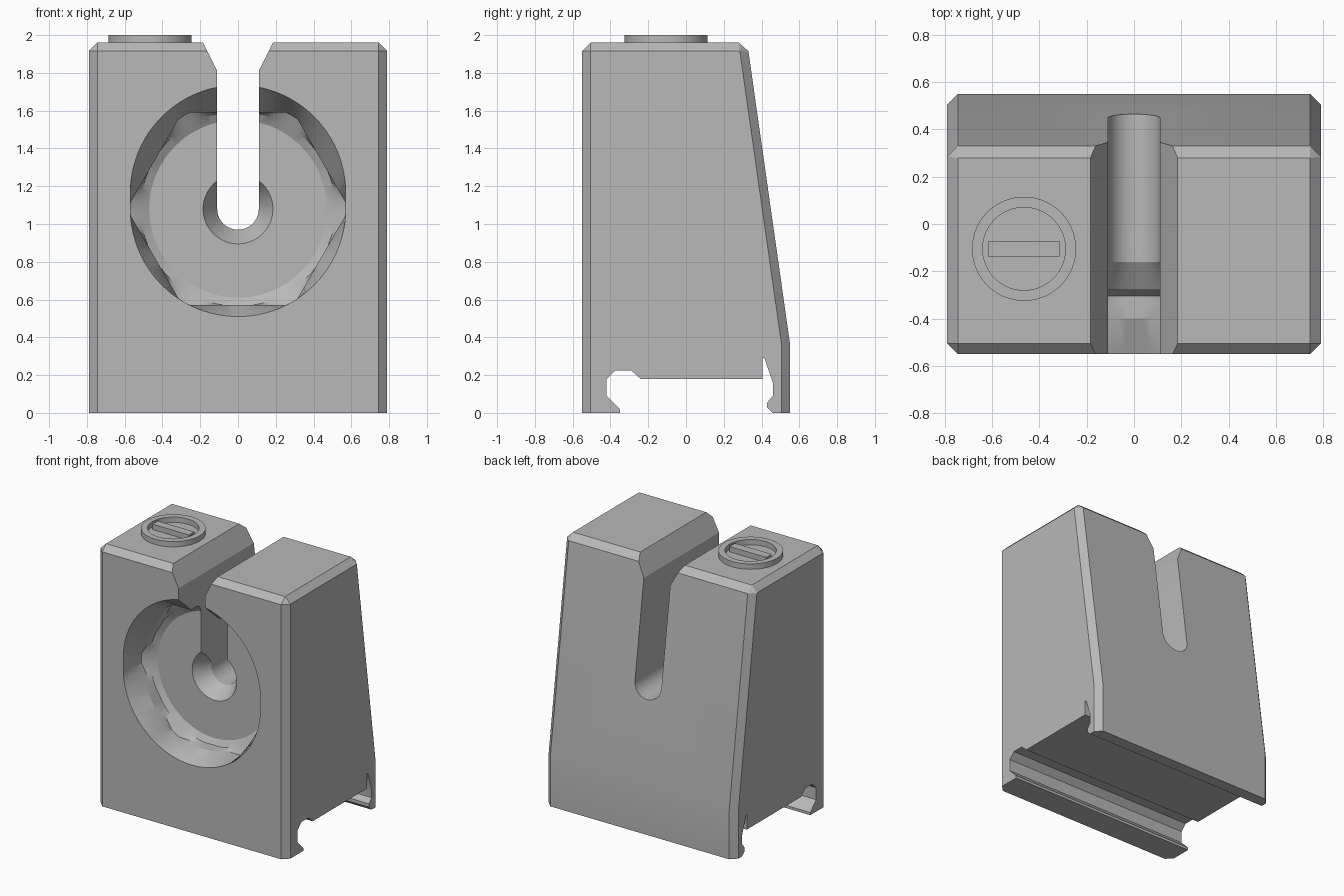
import bpy, bmesh, math

if "Cube" in bpy.data.objects:
    bpy.data.objects.remove(bpy.data.objects["Cube"], do_unlink=True)

grey = bpy.data.materials.new("plain grey")
grey.use_nodes = True
grey.diffuse_color = (0.48, 0.48, 0.48, 1)
grey.node_tree.nodes["Principled BSDF"].inputs["Base Color"].default_value = (0.48, 0.48, 0.48, 1)


def loft(name, rings, bevel=None, offset=0.045):
    """Closed solid skinned through rings of equal length."""
    bm = bmesh.new()
    loops = [[bm.verts.new(p) for p in ring] for ring in rings]
    n = len(loops[0])
    for a, b in zip(loops, loops[1:]):
        for i in range(n):
            j = (i + 1) % n
            bm.faces.new((a[i], a[j], b[j], b[i]))
    bm.faces.new(loops[0][::-1])
    bm.faces.new(loops[-1])
    bmesh.ops.recalc_face_normals(bm, faces=bm.faces)
    if bevel:
        bmesh.ops.bevel(bm, geom=[e for e in bm.edges if bevel(e)],
                        offset=offset, segments=1, affect='EDGES')
    mesh = bpy.data.meshes.new(name)
    bm.to_mesh(mesh)
    bm.free()
    mesh.materials.append(grey)
    obj = bpy.data.objects.new(name, mesh)
    bpy.context.collection.objects.link(obj)
    return obj


def along_x(pts, half):
    return [[(x, y, z) for y, z in pts] for x in (-half, half)]


def circle(r, cx=0, cy=0, n=96):
    return [(cx + r * math.cos(2 * math.pi * i / n),
             cy + r * math.sin(2 * math.pi * i / n)) for i in range(n)]


def cut(target, cutter):
    cutter.hide_render = True
    mod = target.modifiers.new("cut", 'BOOLEAN')
    mod.operation = 'DIFFERENCE'
    mod.solver = 'EXACT'
    mod.object = cutter
    bpy.context.view_layer.objects.active = target
    bpy.ops.object.modifier_apply(modifier=mod.name)
    bpy.data.objects.remove(cutter, do_unlink=True)


def smooth(obj):
    bpy.ops.object.select_all(action='DESELECT')
    obj.select_set(True)
    bpy.context.view_layer.objects.active = obj
    bpy.ops.object.shade_smooth_by_angle(angle=math.radians(20))


# Block with sloping back; chamfer all but the base and the back crease
BEND = 0.37


def chamfered(edge):
    za, zb = (v.co.z for v in edge.verts)
    return not (abs(za - zb) < 0.001 and za < BEND + 0.01)


block = loft("holder_block", along_x(
    [(-.55, 0), (.55, 0), (.55, BEND), (.324, 1.96), (-.55, 1.96)], 0.79), chamfered)

# Hook-shaped rail channel under the base
rail = [(-.35, -.1), (-.35, .02), (-.42, .09), (-.42, .18), (-.375, .225),
        (-.29, .225), (-.24, .18), (.405, .18), (.405, .29), (.415, .29),
        (.46, .16), (.46, .09), (.43, .055), (.43, .03), (.46, 0), (.46, -.1)]
cut(block, loft("rail_cutter", along_x(rail, 1)))

# Pocket: stretched round mouth narrowing to a hexagonal seat
CZ, R, FLAT = 1.08, 0.57, 0.51


def hexagon(t):
    return FLAT / math.cos(t % (math.pi / 3) - math.pi / 6)


def ring(y, radius, lift=0, n=96):
    pts = []
    for i in range(n):
        t = 2 * math.pi * i / n
        r, s = radius(t), math.sin(t)
        pts.append((r * math.cos(t), y, CZ + r * s + (lift if s > 1e-6 else 0)))
    return pts


cut(block, loft("pocket_cutter", [
    ring(-.6, lambda t: R, .085),
    ring(-.55, lambda t: R, .085),
    ring(-.40, lambda t: min(R, hexagon(t))),
    ring(-.335, lambda t: min(R, hexagon(t))),
    ring(-.305, lambda t: min(FLAT + .005, hexagon(t))),
    ring(-.28, lambda t: .47)]))

# Conical countersink in the pocket floor
cut(block, loft("countersink_cutter",
                [ring(-.30, lambda t: .1975), ring(-.14, lambda t: .0975)]))

# Round-bottomed slot with a flared top
W, STEPS = 0.11, 32
slot = [(-W * math.cos(math.pi * i / STEPS), CZ - W * math.sin(math.pi * i / STEPS))
        for i in range(STEPS + 1)]
slot += [(W, 1.81), (.185, 1.96), (.205, 2.0), (-.205, 2.0), (-.185, 1.96), (-W, 1.81)]
cut(block, loft("slot_cutter", [[(x, y, z) for x, z in slot] for y in (-1, 1)]))
smooth(block)


# Raised ring and bar on the top
def plate(name, pts, low=1.95, high=2.0):
    return loft(name, [[(x, y, z) for x, y in pts] for z in (low, high)])


MX, MY = -0.465, -0.105
rim = plate("raised_ring", circle(.22, MX, MY))
cut(rim, plate("ring_cutter", circle(.175, MX, MY), 1.9, 2.1))
smooth(rim)
plate("raised_bar", [(MX + sx * .153, MY + sy * .032)
                     for sx, sy in ((-1, -1), (1, -1), (1, 1), (-1, 1))])
